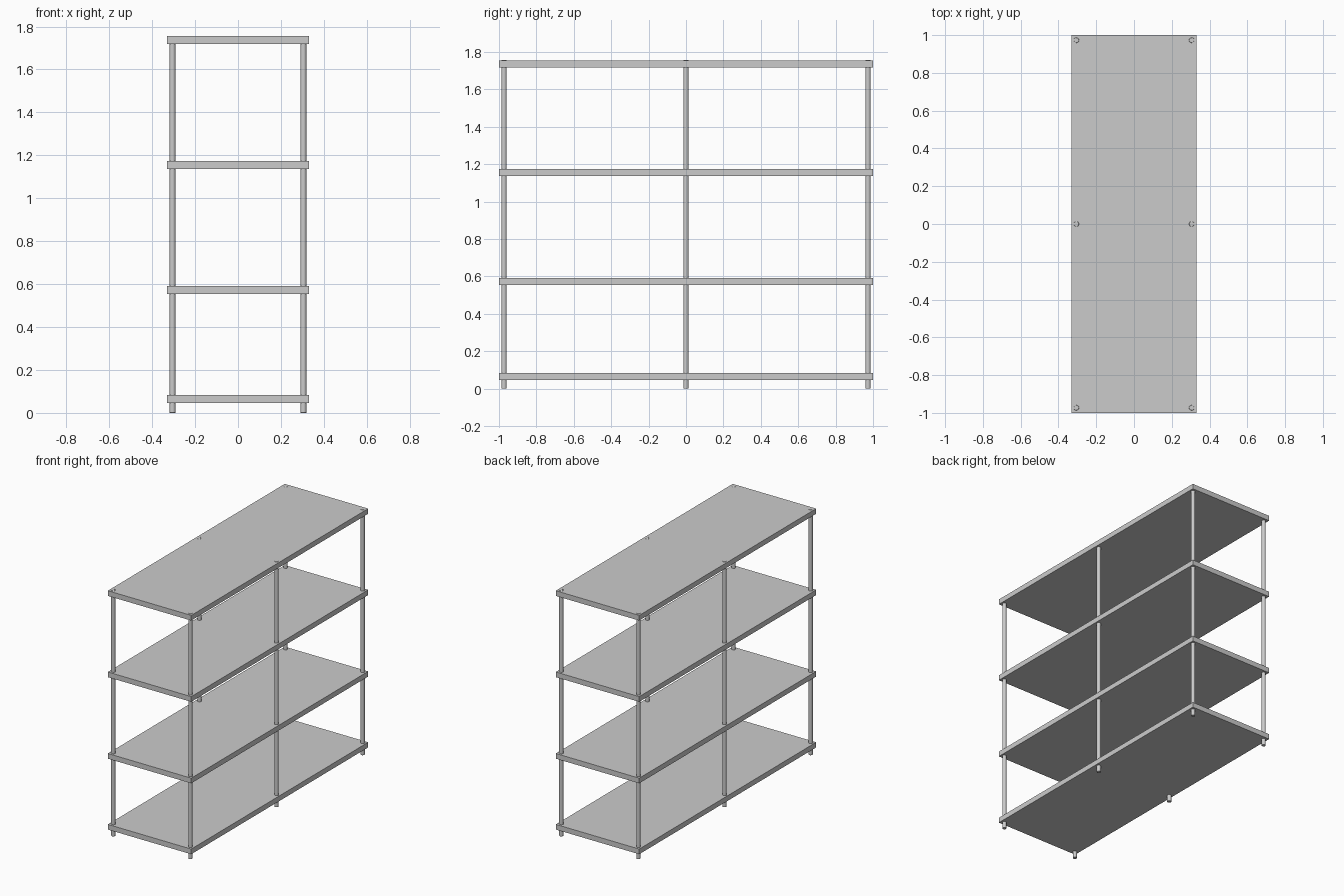
import bpy

if "Cube" in bpy.data.objects:
    bpy.data.objects.remove(bpy.data.objects["Cube"])

POST_R, POST_H = 0.0138, 1.757
THICK = 0.037


def shelf(name, z_top):
    bpy.ops.mesh.primitive_cube_add(size=1, location=(0, 0, z_top - THICK / 2))
    ob = bpy.context.object
    ob.name = name
    ob.scale = (0.66, 2.0, THICK)
    bpy.ops.object.transform_apply(location=False, rotation=False, scale=True)


def post(name, x, y):
    bpy.ops.mesh.primitive_cylinder_add(vertices=32, radius=POST_R, depth=POST_H,
                                        location=(x, y, POST_H / 2))
    ob = bpy.context.object
    ob.name = name
    # softly rounded end caps
    bevel = ob.modifiers.new("rounded_ends", 'BEVEL')
    bevel.width = 0.002
    bevel.segments = 2
    bevel.limit_method = 'ANGLE'
    bpy.ops.object.shade_smooth_by_angle()


# four solid shelf boards
for name, z in (("bottom_shelf", 0.084), ("lower_shelf", 0.591),
                ("upper_shelf", 1.174), ("top_shelf", 1.755)):
    shelf(name, z)

# six round posts running through every board
for side, x in (("left", -0.305), ("right", 0.305)):
    for place, y in (("front", -0.973), ("middle", 0.0), ("back", 0.973)):
        post(f"{place}_{side}_post", x, y)
